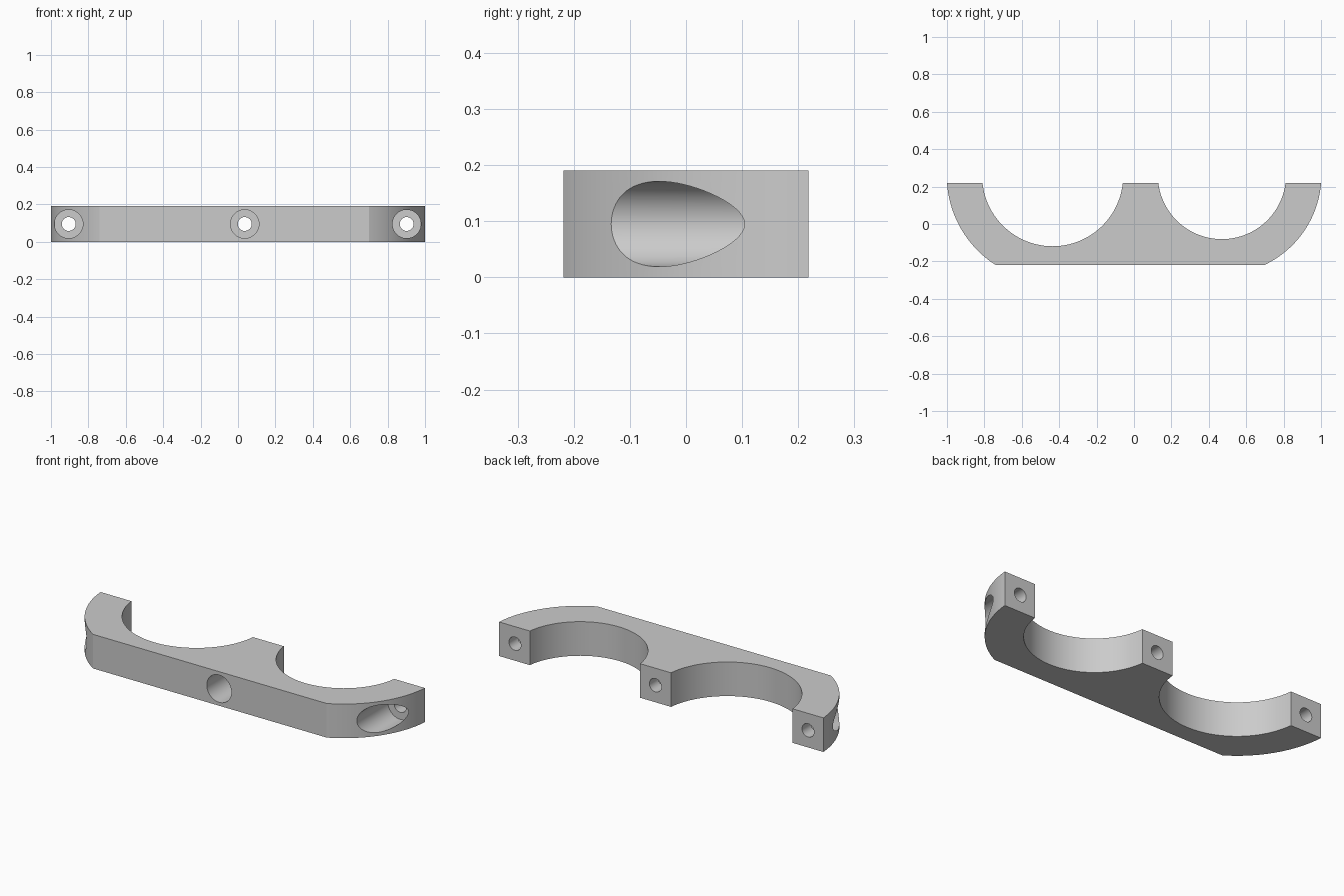
import bpy
import bmesh
from math import atan2, cos, sin, sqrt, pi, radians
from mathutils import Matrix

if "Cube" in bpy.data.objects:
    bpy.data.objects.remove(bpy.data.objects["Cube"], do_unlink=True)

HEIGHT = 0.19
BACK, FRONT = 0.218, -0.218
MID = HEIGHT / 2

# Ring centres with inner and outer radii
LEFT_SEAT = (0.47, 0.262, 0.343, 0.532)
RIGHT_SEAT = (-0.435, 0.258, 0.377, 0.566)

grey = bpy.data.materials.new("plain grey")
grey.use_nodes = True
grey.diffuse_color = (0.6, 0.6, 0.6, 1)
grey.node_tree.nodes["Principled BSDF"].inputs["Base Color"].default_value = (0.6, 0.6, 0.6, 1)


def arc(cx, cy, r, a0, a1, n=48):
    return [(cx + r * cos(a0 + (a1 - a0) * i / n),
             cy + r * sin(a0 + (a1 - a0) * i / n)) for i in range(n + 1)]


def seat(cx, cy, r, outer):
    """Inner arc below the back face, from -x to +x."""
    a = atan2(BACK - cy, sqrt(r * r - (BACK - cy) ** 2))
    return arc(cx, cy, r, pi - a, 2 * pi + a)


def shoulder(cx, cy, inner, r, side):
    """Outer arc from the back face round to the front face."""
    a0 = atan2(BACK - cy, sqrt(r * r - (BACK - cy) ** 2))
    a1 = atan2(FRONT - cy, sqrt(r * r - (FRONT - cy) ** 2))
    return [(cx + side * (x - cx), y) for x, y in arc(cx, cy, r, a0, a1, 32)]


def new_object(name, bm):
    bmesh.ops.recalc_face_normals(bm, faces=bm.faces)
    mesh = bpy.data.meshes.new(name)
    bm.to_mesh(mesh)
    bm.free()
    mesh.materials.append(grey)
    obj = bpy.data.objects.new(name, mesh)
    bpy.context.collection.objects.link(obj)
    return obj


def hole_cutter(name, x, radius, y0, y1):
    bm = bmesh.new()
    place = Matrix.Translation((x, (y0 + y1) / 2, MID)) @ Matrix.Rotation(pi / 2, 4, "X")
    bmesh.ops.create_cone(bm, cap_ends=True, segments=64, radius1=radius,
                          radius2=radius, depth=y1 - y0, matrix=place)
    obj = new_object(name, bm)
    obj.hide_render = True
    return obj


# Clamp body: extruded outline with two round seats
outline = (seat(*RIGHT_SEAT) + seat(*LEFT_SEAT)
           + shoulder(*LEFT_SEAT, 1) + shoulder(*RIGHT_SEAT, -1)[::-1])
bm = bmesh.new()
base = bm.faces.new([bm.verts.new((x, y, 0)) for x, y in outline])
top = bmesh.ops.extrude_face_region(bm, geom=[base])["geom"]
bmesh.ops.translate(bm, vec=(0, 0, HEIGHT),
                    verts=[v for v in top if isinstance(v, bmesh.types.BMVert)])
body = new_object("clamp_half", bm)

# Counterbored bolt holes, open to the front
cutters = []
for label, x in (("right", -0.905), ("middle", 0.036), ("left", 0.902)):
    cutters.append(hole_cutter(label + "_bore_cutter", x, 0.076, -0.4, 0.14))
    cutters.append(hole_cutter(label + "_bolt_cutter", x, 0.037, -0.3, 0.4))

bpy.ops.object.select_all(action="DESELECT")
body.select_set(True)
bpy.context.view_layer.objects.active = body
for cutter in cutters:
    mod = body.modifiers.new(cutter.name, "BOOLEAN")
    mod.operation = "DIFFERENCE"
    mod.solver = "EXACT"
    mod.object = cutter
    bpy.ops.object.modifier_apply(modifier=mod.name)
    bpy.data.objects.remove(cutter, do_unlink=True)

bpy.ops.object.shade_smooth_by_angle(angle=radians(20))
